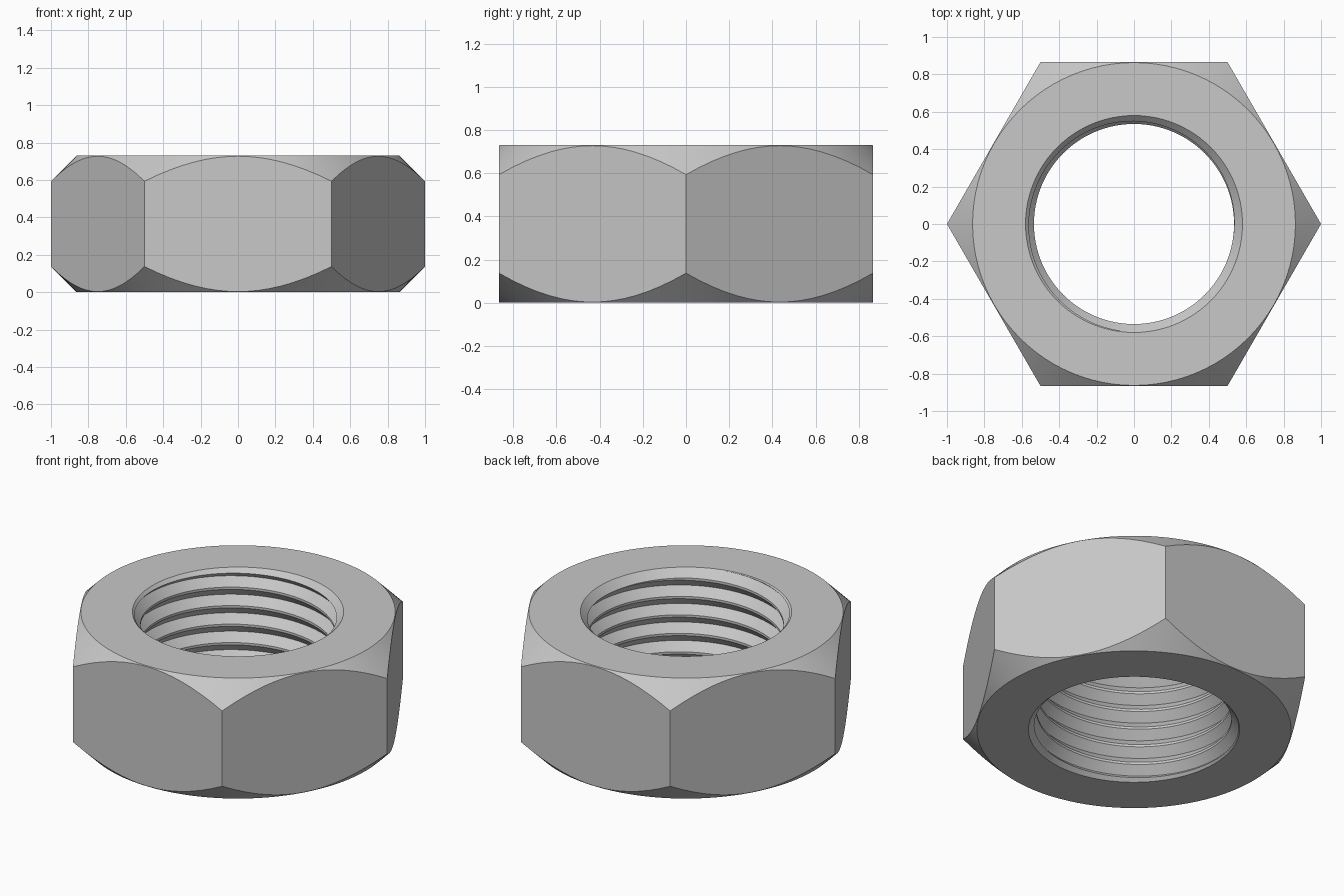
import bpy, bmesh, math

if "Cube" in bpy.data.objects:
    bpy.data.objects.remove(bpy.data.objects["Cube"])

H = 0.73            # nut height
R_TOP = 0.863       # radius of the flat end faces
BORE, ROOT, RIM = 0.535, 0.578, 0.58
PITCH, CREST, FLANK = 0.112, 0.014, 0.049
SEG = 96


def finish(bm, name):
    bmesh.ops.recalc_face_normals(bm, faces=bm.faces[:])
    me = bpy.data.meshes.new(name)
    bm.to_mesh(me)
    bm.free()
    ob = bpy.data.objects.new(name, me)
    bpy.context.collection.objects.link(ob)
    return ob


def lathe(name, profile):
    """Revolve (radius, z) points, both ends on the axis, about z."""
    bm = bmesh.new()
    vs = [bm.verts.new((r, 0, z)) for r, z in profile]
    es = [bm.edges.new(p) for p in zip(vs, vs[1:])]
    bmesh.ops.spin(bm, geom=vs + es, cent=(0, 0, 0), axis=(0, 0, 1),
                   angle=math.tau, steps=SEG, use_duplicate=False)
    bmesh.ops.remove_doubles(bm, verts=bm.verts[:], dist=1e-5)
    return finish(bm, name)


def helical_core(name):
    """Solid screw shape: V grooves with a narrow flat crest."""
    section = [(BORE, 0), (BORE, CREST), (ROOT, CREST + FLANK)]
    bm = bmesh.new()
    rows = [(r, 0.016 + k * PITCH + z) for k in range(-4, 11) for r, z in section]
    grid = []
    for i in range(SEG):
        a = math.tau * i / SEG
        grid.append([bm.verts.new((r * math.cos(a), r * math.sin(a), z + PITCH * i / SEG))
                     for r, z in rows])
    grid.append(grid[0][3:])        # one turn on, the strip meets the next thread
    for i in range(SEG):
        for j in range(len(rows) - 4):
            bm.faces.new((grid[i][j], grid[i + 1][j], grid[i + 1][j + 1], grid[i][j + 1]))
    # trim both ends flat and cap them
    for z, up in ((-0.06, -1), (H + 0.06, 1)):
        cut = bmesh.ops.bisect_plane(bm, geom=bm.verts[:] + bm.edges[:] + bm.faces[:],
                                     plane_co=(0, 0, z), plane_no=(0, 0, up),
                                     clear_outer=True, dist=1e-6)
        edges = [e for e in cut["geom_cut"] if isinstance(e, bmesh.types.BMEdge)]
        bmesh.ops.holes_fill(bm, edges=edges, sides=0)
    return finish(bm, name)


def combine(target, tool, operation):
    mod = target.modifiers.new(tool.name, 'BOOLEAN')
    mod.operation, mod.object, mod.solver = operation, tool, 'EXACT'
    bpy.context.view_layer.objects.active = target
    bpy.ops.object.modifier_apply(modifier=mod.name)
    bpy.data.objects.remove(tool)


# hexagonal blank, corners on the x axis
bm = bmesh.new()
ring = [bm.verts.new((math.cos(math.pi * i / 3), math.sin(math.pi * i / 3), 0)) for i in range(6)]
base = bm.faces.new(ring)
ext = bmesh.ops.extrude_face_region(bm, geom=[base])
bmesh.ops.translate(bm, vec=(0, 0, H),
                    verts=[v for v in ext["geom"] if isinstance(v, bmesh.types.BMVert)])
nut = finish(bm, "hex_nut")

# 45 degree outer chamfers
chamfer = lathe("chamfer_tool", [(0, -0.1), (R_TOP - 0.1, -0.1), (R_TOP + 0.25, 0.25),
                                 (R_TOP + 0.25, H - 0.25), (R_TOP - 0.1, H + 0.1), (0, H + 0.1)])
combine(nut, chamfer, 'INTERSECT')

# countersunk rims of the bore
rims = lathe("rim_tool", [(0, -0.1), (RIM + 0.1, -0.1), (RIM - 0.18, 0.18),
                          (RIM - 0.18, H - 0.18), (RIM + 0.1, H + 0.1), (0, H + 0.1)])
combine(nut, rims, 'DIFFERENCE')

# threaded bore
combine(nut, helical_core("thread_tool"), 'DIFFERENCE')

# single steel grey
steel = bpy.data.materials.new("steel_grey")
steel.diffuse_color = (0.58, 0.58, 0.58, 1)
steel.use_nodes = True
steel.node_tree.nodes["Principled BSDF"].inputs["Base Color"].default_value = steel.diffuse_color
nut.data.materials.clear()
nut.data.materials.append(steel)
for p in nut.data.polygons:
    p.material_index = 0

bpy.ops.object.select_all(action='DESELECT')
nut.select_set(True)
bpy.context.view_layer.objects.active = nut
bpy.ops.object.shade_smooth_by_angle(angle=math.radians(25))
